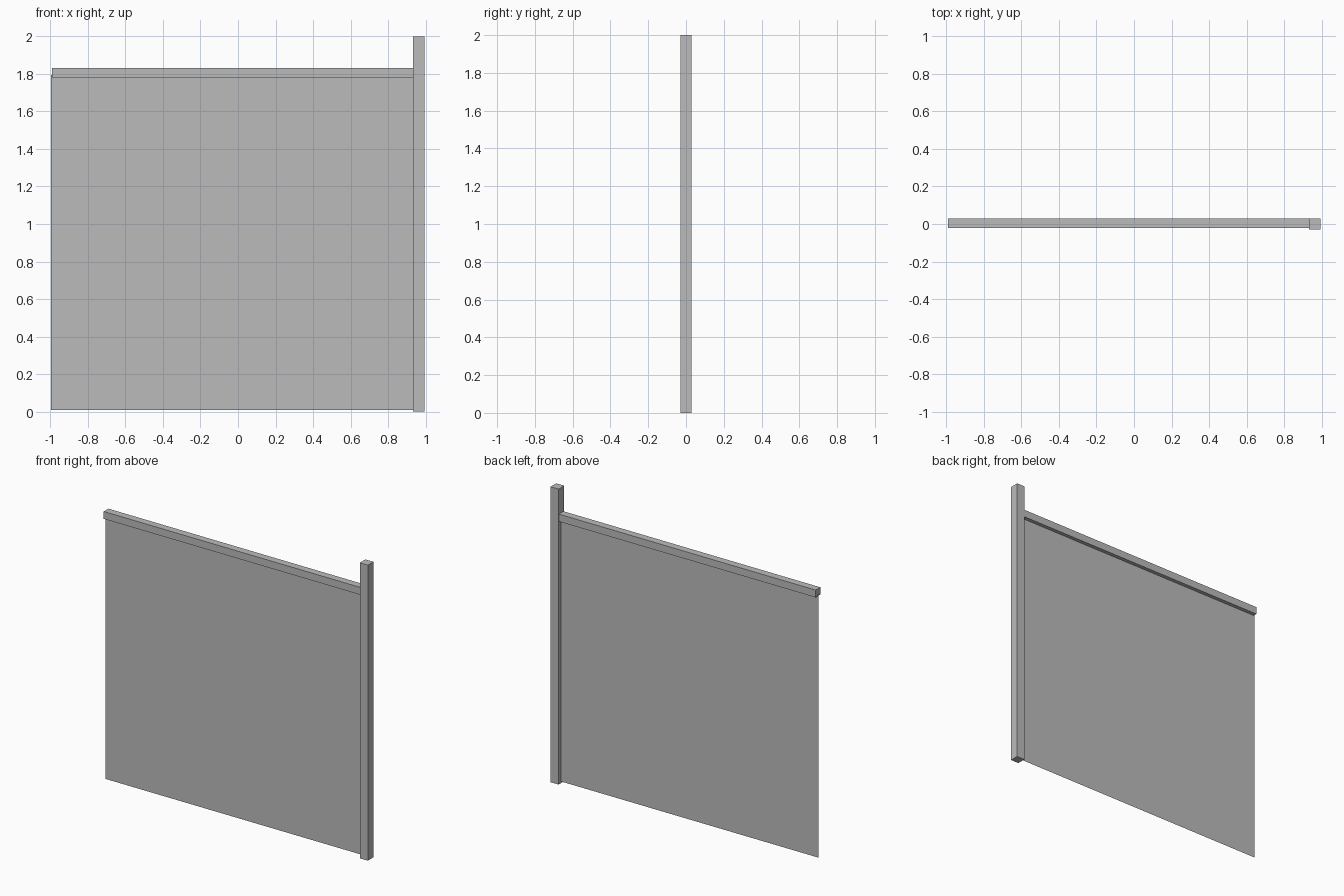
import bpy
import bmesh
from mathutils import Vector

cube = bpy.data.objects.get("Cube")
if cube:
    bpy.data.objects.remove(cube, do_unlink=True)

grey = bpy.data.materials.new("plain_grey")
grey.use_nodes = True
colour = (0.5, 0.5, 0.5, 1)
grey.diffuse_color = colour
grey.node_tree.nodes["Principled BSDF"].inputs["Base Color"].default_value = colour


def finish(name, bm):
    mesh = bpy.data.meshes.new(name)
    bm.to_mesh(mesh)
    bm.free()
    mesh.materials.append(grey)
    obj = bpy.data.objects.new(name, mesh)
    bpy.context.collection.objects.link(obj)
    return obj


def box(name, low, high):
    low, high = Vector(low), Vector(high)
    bm = bmesh.new()
    bmesh.ops.create_cube(bm, size=1)
    bmesh.ops.scale(bm, vec=high - low, verts=bm.verts)
    bmesh.ops.translate(bm, vec=(low + high) / 2, verts=bm.verts)
    return finish(name, bm)


# Square upright post at the left end
box("post", (0.933, -0.03, 0), (0.993, 0.03, 2))

# Horizontal top rail
box("top_rail", (-0.99, -0.022, 1.78), (0.933, 0.028, 1.83))

# Thin sheet hanging between the rail and the ground
bm = bmesh.new()
corners = [(-0.995, 0.01), (0.935, 0.01), (0.935, 1.795), (-0.995, 1.795)]
bm.faces.new([bm.verts.new((x, 0.002, z)) for x, z in corners])
finish("panel", bm)
